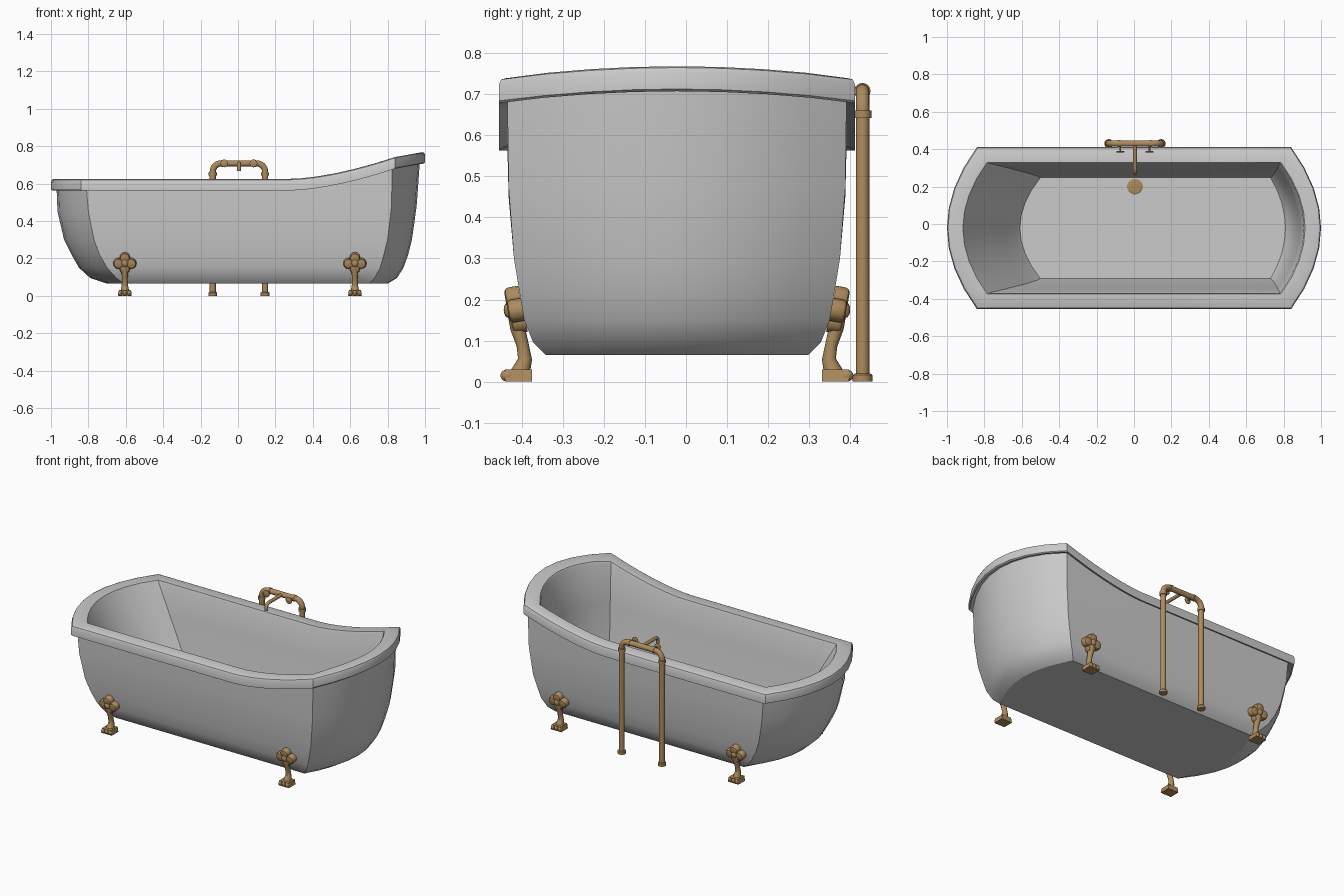
import bpy, bmesh, math
from mathutils import Vector, Matrix

if "Cube" in bpy.data.objects:
    bpy.data.objects.remove(bpy.data.objects["Cube"])

CX, CY = 0.005, -0.022          # fixture centre line, tub centre line
brass = bpy.data.materials.new("brass")
brass.diffuse_color = (0.42, 0.26, 0.11, 1)
brass.use_nodes = True
brass.node_tree.nodes["Principled BSDF"].inputs["Base Color"].default_value = brass.diffuse_color


def finish(bm, name, mat=None, angle=35, loc=(0, 0, 0)):
    bmesh.ops.recalc_face_normals(bm, faces=bm.faces)
    me = bpy.data.meshes.new(name)
    bm.to_mesh(me)
    bm.free()
    ob = bpy.data.objects.new(name, me)
    ob.location = loc
    bpy.context.collection.objects.link(ob)
    if mat:
        me.materials.append(mat)
    bpy.ops.object.select_all(action='DESELECT')
    ob.select_set(True)
    bpy.context.view_layer.objects.active = ob
    bpy.ops.object.shade_smooth_by_angle(angle=math.radians(angle))
    return ob


def bridge(bm, rings):
    n = len(rings[0])
    for a, b in zip(rings, rings[1:]):
        for i in range(n):
            j = (i + 1) % n
            bm.faces.new((a[i], a[j], b[j], b[i]))
    bm.faces.new(rings[0])
    bm.faces.new(rings[-1])


def tube(bm, pts, radii, ref=(0, 1, 0), n=16):
    """Capped round tube along a planar path; ref is the plane normal."""
    pts = [Vector(p) for p in pts]
    if not isinstance(radii, (list, tuple)):
        radii = [radii] * len(pts)
    v, rings = Vector(ref), []
    for i, p in enumerate(pts):
        t = pts[min(i + 1, len(pts) - 1)] - pts[max(i - 1, 0)]
        u = v.cross(t).normalized()
        rings.append([bm.verts.new(p + radii[i] * (math.cos(a) * u + math.sin(a) * v))
                      for a in (k * math.tau / n for k in range(n))])
    bridge(bm, rings)


def ball(bm, c, size):
    m = Matrix.Translation(c) @ Matrix.Diagonal((*size, 1))
    bmesh.ops.create_uvsphere(bm, u_segments=14, v_segments=8, radius=1, matrix=m)


def rise(x):
    """Upward sweep of the rim towards the high end."""
    if x < 0.28:
        return 0
    if x < 0.84:
        return 0.117 * ((x - 0.28) / 0.56) ** 1.6
    return 0.117 + (x - 0.84) * 0.18


def tub_ring(bm, xl, tl, xr, tr, h, z, f):
    """Plan outline: straight sides between corners xl..xr, bowed ends to tl/tr."""
    pts, ns, ne = [], 24, 8
    for i in range(ns):
        pts.append((xl + (xr - xl) * i / ns, -h))
    for i in range(ne):
        s = -1 + 2 * i / ne
        pts.append((xr + (tr - xr) * (1 - s * s), s * h))
    for i in range(ns):
        pts.append((xr + (xl - xr) * i / ns, h))
    for i in range(ne):
        s = 1 - 2 * i / ne
        pts.append((xl + (tl - xl) * (1 - s * s), s * h))
    return [bm.verts.new((x, y + CY, z + f * rise(x))) for x, y in pts]


# Tub shell: outside, rolled rim, inside (corner/tip left, corner/tip right, half width, z, sweep)
bm = bmesh.new()
sections = [
    (-0.61, -0.70, 0.70, 0.80, 0.320, 0.065, 0),
    (-0.65, -0.79, 0.73, 0.85, 0.350, 0.095, 0),
    (-0.70, -0.85, 0.76, 0.885, 0.372, 0.15, 0),
    (-0.74, -0.89, 0.78, 0.91, 0.384, 0.22, 0),
    (-0.77, -0.93, 0.80, 0.93, 0.397, 0.30, 0),
    (-0.80, -0.965, 0.82, 0.955, 0.410, 0.45, 0.2),
    (-0.81, -0.97, 0.825, 0.972, 0.413, 0.572, 1),
    (-0.83, -0.992, 0.835, 0.992, 0.433, 0.563, 1),
    (-0.84, -1.00, 0.84, 1.00, 0.433, 0.567, 1),
    (-0.84, -1.00, 0.84, 1.00, 0.433, 0.608, 1),
    (-0.836, -0.995, 0.837, 0.995, 0.428, 0.620, 1),
    (-0.828, -0.985, 0.83, 0.985, 0.418, 0.625, 1),
    (-0.785, -0.915, 0.785, 0.915, 0.352, 0.625, 1),
    (-0.78, -0.91, 0.78, 0.908, 0.348, 0.615, 1),
    (-0.69, -0.81, 0.77, 0.888, 0.326, 0.45, 0.3),
    (-0.58, -0.695, 0.755, 0.865, 0.298, 0.25, 0),
    (-0.52, -0.635, 0.742, 0.835, 0.279, 0.14, 0),
    (-0.50, -0.61, 0.73, 0.81, 0.270, 0.105, 0),
]
bridge(bm, [tub_ring(bm, *s) for s in sections])
tub = finish(bm, "tub", angle=32)
for p in tub.data.polygons:      # flat floor and underside
    if len(p.vertices) > 4:
        p.use_smooth = False

# Claw feet: one modelled, mirrored to all four corners
bm = bmesh.new()
fx = 0.615
tube(bm, [(fx, -0.382, 0.02), (fx, -0.370, 0.055), (fx, -0.376, 0.09),
          (fx, -0.388, 0.13), (fx, -0.395, 0.18)],
     [0.024, 0.017, 0.015, 0.018, 0.020], ref=(1, 0, 0), n=12)
r = bmesh.ops.create_cube(bm, size=1, matrix=Matrix.Translation((fx, -0.386, 0.015))
                          @ Matrix.Diagonal((0.074, 0.066, 0.030, 1)))
for v in r["verts"]:
    if v.co.z > 0.02:
        v.co.x = fx + (v.co.x - fx) * 0.85
for dx in (-0.024, 0, 0.024):
    ball(bm, (fx + dx, -0.412, 0.015), (0.012, 0.018, 0.015))
# leaf-shaped mount: rounded discs facing outwards
out = Vector((0, -0.985, -0.17))
for dx, y, z, rad in ((0, -0.400, 0.203, 0.028), (-0.034, -0.394, 0.173, 0.028),
                      (0.034, -0.394, 0.173, 0.028), (0, -0.386, 0.146, 0.028)):
    c = Vector((fx + dx, y, z))
    tube(bm, [c + out * d for d in (-0.018, 0.008, 0.015, 0.018)],
         [rad, rad, rad * 0.85, rad * 0.6], ref=(1, 0, 0), n=12)
ball(bm, (fx, -0.410, 0.175), (0.018, 0.012, 0.02))
feet = finish(bm, "claw_feet", brass, loc=(0.01, CY, 0))
mod = feet.modifiers.new("four_corners", 'MIRROR')
mod.use_axis = (True, True, False)

# Standing supply pipes joined by an arched bar, with collars and floor flanges
Y, ZB, W, R = 0.43, 0.708, 0.14, 0.045
bm = bmesh.new()
half = [(-W, 0.0)] + [(-W + R - R * math.cos(a), ZB - R + R * math.sin(a))
                      for a in (k * math.pi / 16 for k in range(9))]
path = half + [(-x, z) for x, z in reversed(half)]
tube(bm, [(CX + x, Y, z) for x, z in path], 0.0165)
for s in (-1, 1):
    x = CX + s * W
    tube(bm, [(x, Y, 0), (x, Y, 0.016), (x, Y, 0.02)], [0.024, 0.024, 0.019])
    tube(bm, [(x, Y, 0.642), (x, Y, 0.660)], 0.0215)
    x = CX + s * 0.085
    tube(bm, [(x - 0.007, Y, ZB), (x + 0.007, Y, ZB)], 0.0195)
finish(bm, "supply_pipes", brass)

# Spout reaching over the rim
bm = bmesh.new()
tube(bm, [(CX, Y, ZB), (CX, 0.295, ZB), (CX, 0.284, ZB - 0.003), (CX, 0.276, ZB - 0.011),
          (CX, 0.273, ZB - 0.022), (CX, 0.273, 0.668)], 0.0105, ref=(1, 0, 0))
finish(bm, "spout", brass)

# Round tap handles on thin stems
bm = bmesh.new()
for s in (-1, 1):
    x = CX + s * 0.078
    tube(bm, [(x, Y, ZB), (x, 0.385, ZB)], 0.005, ref=(1, 0, 0), n=10)
    tube(bm, [(x, 0.390, ZB), (x, 0.388, ZB), (x, 0.384, ZB), (x, 0.382, ZB)],
         [0.018, 0.021, 0.021, 0.018], ref=(1, 0, 0))
finish(bm, "tap_handles", brass)

# Drain: stepped round flange with a raised centre
bm = bmesh.new()
dy, dz = 0.20, 0.104
tube(bm, [(CX, dy, dz + h) for h in (0, 0.005, 0.007, 0.007, 0.004, 0.004, 0.007)],
     [0.042, 0.042, 0.039, 0.030, 0.027, 0.020, 0.017], n=28)
finish(bm, "drain", brass)
